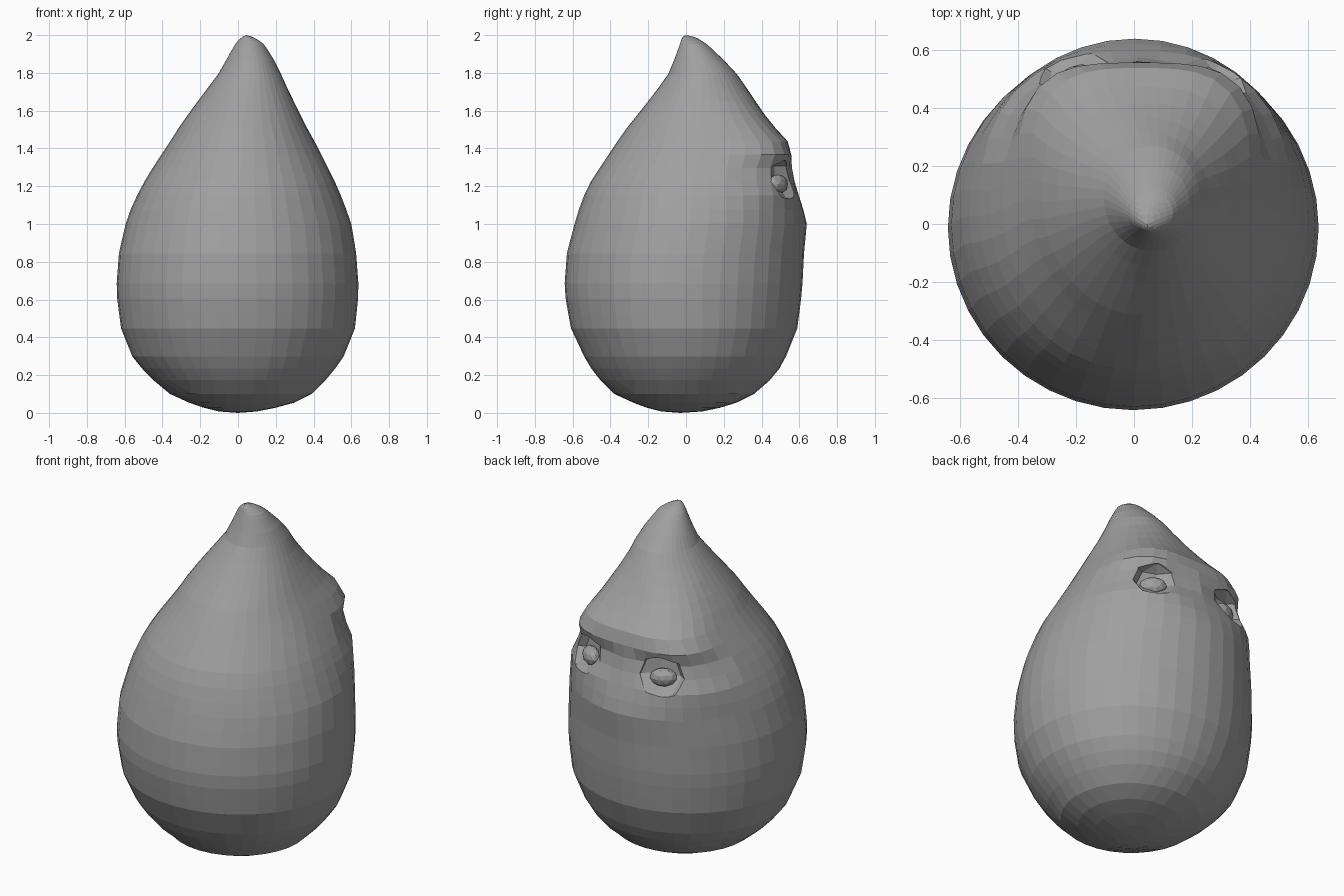
import bpy, bmesh, math
from mathutils import Matrix

if "Cube" in bpy.data.objects:
    bpy.data.objects.remove(bpy.data.objects["Cube"])

grey = bpy.data.materials.new("stone grey")
grey.diffuse_color = (0.35, 0.35, 0.35, 1)
grey.use_nodes = True
grey.node_tree.nodes["Principled BSDF"].inputs["Base Color"].default_value = grey.diffuse_color

# Pear outline: height, left, right, front, back
ROWS = [
    (0.00, 0.00, 0.00, -0.03, -0.03), (0.01, -0.13, 0.13, -0.16, 0.12),
    (0.05, -0.25, 0.29, -0.27, 0.26), (0.10, -0.36, 0.39, -0.38, 0.36),
    (0.20, -0.48, 0.49, -0.48, 0.475), (0.30, -0.56, 0.56, -0.54, 0.53),
    (0.45, -0.62, 0.62, -0.61, 0.59), (0.65, -0.645, 0.64, -0.645, 0.615),
    (0.85, -0.63, 0.625, -0.63, 0.625), (1.00, -0.595, 0.60, -0.59, 0.64),
    (1.10, -0.56, 0.565, -0.56, 0.615), (1.20, -0.51, 0.525, -0.52, 0.58),
    (1.30, -0.45, 0.475, -0.455, 0.56), (1.42, -0.37, 0.415, -0.375, 0.555),
    (1.50, -0.32, 0.37, -0.32, 0.48), (1.60, -0.25, 0.32, -0.24, 0.40),
    (1.70, -0.175, 0.27, -0.16, 0.335), (1.80, -0.10, 0.225, -0.09, 0.265),
    (1.90, -0.045, 0.175, -0.05, 0.17), (1.96, -0.01, 0.13, -0.03, 0.10),
    (1.99, 0.02, 0.08, -0.02, 0.05), (2.00, 0.045, 0.045, 0.00, 0.00),
]
# Distance along the outline, used to spread the mesh evenly
DIST = [0.0]
for a, b in zip(ROWS, ROWS[1:]):
    DIST.append(DIST[-1] + math.hypot(b[0] - a[0], b[2] - a[2]))


def outline(u):
    d = u * DIST[-1]
    for i in range(len(ROWS) - 1):
        if d <= DIST[i + 1] + 1e-6:
            t = (d - DIST[i]) / (DIST[i + 1] - DIST[i])
            return [p + (q - p) * t for p, q in zip(ROWS[i], ROWS[i + 1])]
    return ROWS[-1]


def finish(name, bm):
    mesh = bpy.data.meshes.new(name)
    bm.to_mesh(mesh)
    bm.free()
    mesh.materials.append(grey)
    obj = bpy.data.objects.new(name, mesh)
    bpy.context.collection.objects.link(obj)
    return obj


# Body: a gridded cube wrapped onto the pear outline, caps at base and tip
BASE, TIP = 0.20, 0.95
bm = bmesh.new()
bmesh.ops.create_cube(bm, size=2)
upright = [e for e in bm.edges if abs(e.verts[0].co.z - e.verts[1].co.z) > 1]
bmesh.ops.subdivide_edges(bm, edges=upright, cuts=23, use_grid_fill=True)
for axis in (0, 1):
    across = [e for e in bm.edges
              if abs(e.verts[0].co[axis] - e.verts[1].co[axis]) > 1]
    bmesh.ops.subdivide_edges(bm, edges=across, cuts=9, use_grid_fill=True)
for v in bm.verts:
    x, y, h = v.co
    m = max(abs(x), abs(y))
    if h < -0.999:
        u = BASE * m
    elif h > 0.999:
        u = 1 - (1 - TIP) * m
    else:
        u = BASE + (TIP - BASE) * (h + 1) / 2
    m = max(m, 1e-6)
    ang = math.atan2(math.tan(y / m * math.pi / 4), math.tan(x / m * math.pi / 4))
    c, s = math.cos(ang), math.sin(ang)
    z, left, right, front, back = outline(u)
    # Square off the section around the brow on the face side
    face = max(0, 1 - abs(z - 1.37) / 0.34) if s > 0 else 0
    power = 2 + 1.6 * face
    k = (abs(c) ** power + abs(s) ** power) ** (-1 / power)
    # Shallow fold beneath the brow, fading out at the nose bridge
    if s > 0.3:
        fold = max(0, 1 - abs(z - 1.27) / 0.10)
        k *= 1 - 0.06 * fold * min(1, abs(c) / 0.3) * min(1, (s - 0.3) / 0.2)
    v.co = ((left + right) / 2 + k * c * (right - left) / 2,
            (front + back) / 2 + k * s * (back - front) / 2, z)
bmesh.ops.recalc_face_normals(bm, faces=bm.faces[:])
body = finish("body", bm)

# Eyes: name, eye place, outward turn in degrees
for word, (ex, ey, ez), deg in (("left", (-0.205, 0.50, 1.215), 25),
                                ("right", (0.275, 0.485, 1.21), -35)):
    turn = Matrix.Rotation(math.radians(deg), 4, 'Z')
    # Socket: a faceted hollow, deep under the brow and sloping out below
    slope = Matrix.Identity(4)
    slope[1][2] = -0.45
    place = (Matrix.Translation((ex * 1.08, ey + 0.07, ez + 0.015)) @ turn @ slope
             @ Matrix.Diagonal((0.155, 0.10, 0.115, 1)))
    bm = bmesh.new()
    bmesh.ops.create_uvsphere(bm, u_segments=8, v_segments=4, radius=1, matrix=place)
    cutter = finish(word + "_socket_cutter", bm)
    cutter.hide_render = True
    cutter.hide_viewport = True
    cut = body.modifiers.new(word + " socket", 'BOOLEAN')
    cut.operation = 'DIFFERENCE'
    cut.solver = 'EXACT'
    cut.object = cutter
    # Eyeball: a faceted flattened ball
    place = (Matrix.Translation((ex, ey, ez)) @ turn
             @ Matrix.Diagonal((0.075, 0.045, 0.052, 1)))
    bm = bmesh.new()
    bmesh.ops.create_icosphere(bm, subdivisions=2, radius=1, matrix=place)
    finish(word + "_eye", bm)
